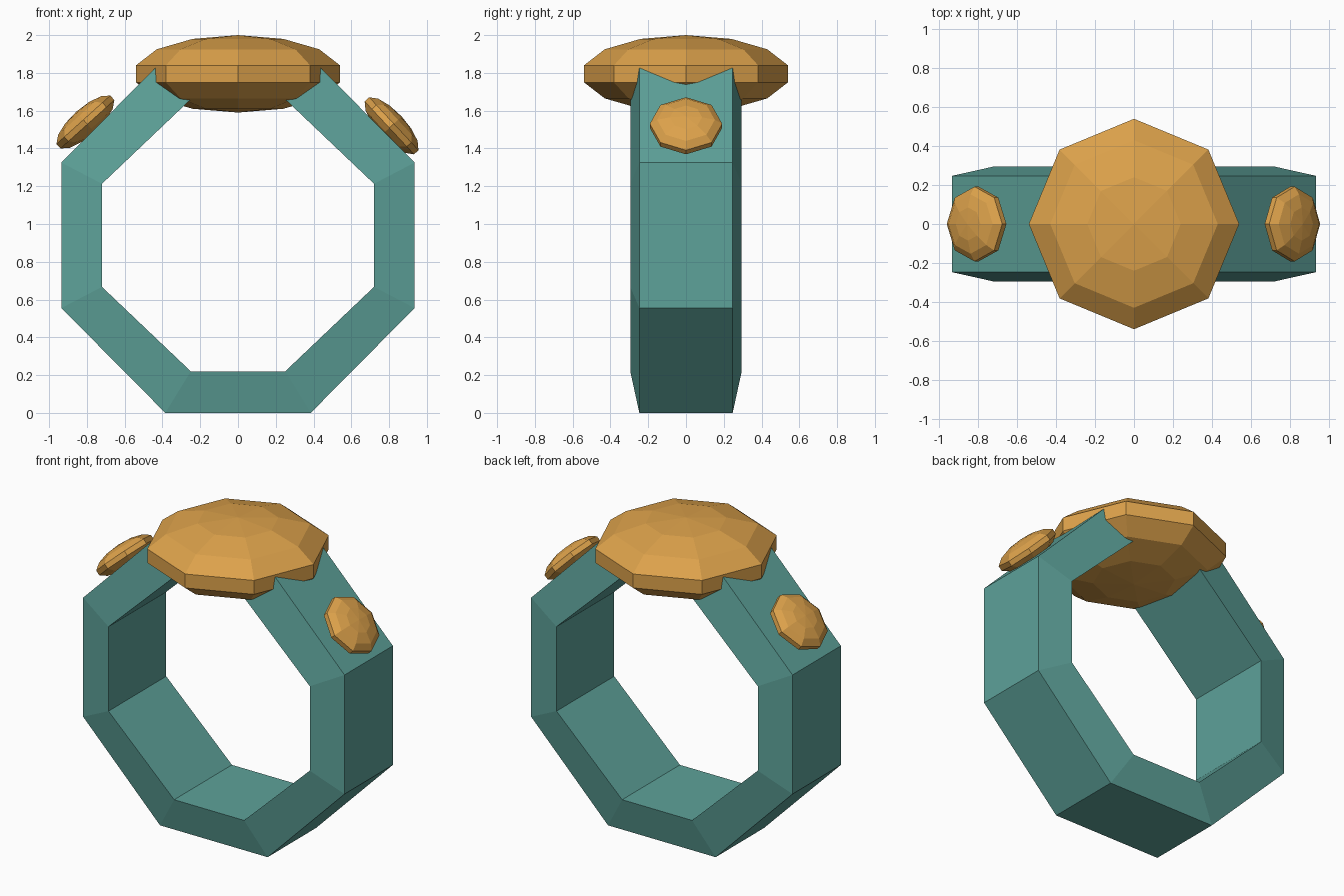
import bpy, bmesh, math
from mathutils import Matrix

if "Cube" in bpy.data.objects:
    bpy.data.objects.remove(bpy.data.objects["Cube"])


def material(name, rgb):
    m = bpy.data.materials.new(name)
    m.diffuse_color = (*rgb, 1)
    m.use_nodes = True
    m.node_tree.nodes["Principled BSDF"].inputs["Base Color"].default_value = m.diffuse_color
    return m


teal = material("teal metal", (0.11, 0.36, 0.32))
gold = material("amber stone", (0.72, 0.36, 0.07))


def finish(bm, name, mat):
    bmesh.ops.recalc_face_normals(bm, faces=bm.faces)
    me = bpy.data.meshes.new(name)
    bm.to_mesh(me)
    bm.free()
    me.materials.append(mat)
    ob = bpy.data.objects.new(name, me)
    bpy.context.collection.objects.link(ob)
    return ob


def octagon(a, b, c, d):
    """Eight xz points, mirrored about both axes, in order."""
    q = [(a, b), (c, d)]
    return (q + [(-x, z) for x, z in reversed(q)]
            + [(-x, -z) for x, z in q] + [(x, -z) for x, z in reversed(q)])


# Band: octagonal hoop, wider on the inside than on the outside
CZ = 0.94
outer = octagon(0.935, 0.385, 0.385, 0.94)
inner = octagon(0.72, 0.273, 0.25, 0.72)
bm = bmesh.new()
loops = [[bm.verts.new((x, y, z + CZ)) for x, z in pts]
         for pts, y in ((outer, -0.247), (outer, 0.247), (inner, 0.295), (inner, -0.295))]
for k in range(4):
    A, B = loops[k], loops[(k + 1) % 4]
    for i in range(8):
        j = (i + 1) % 8
        bm.faces.new((A[i], A[j], B[j], B[i]))
finish(bm, "ring_band", teal)


# Stones: eight-sided cut gem with a straight girdle, domed on both sides
def gem(name, loc, scale, tilt):
    rings = [(0.24, -0.185), (0.43, -0.13), (0.54, -0.045),
             (0.54, 0.045), (0.43, 0.13), (0.24, 0.185)]
    bm = bmesh.new()
    rows = [[bm.verts.new((r * math.cos(i * math.pi / 4), r * math.sin(i * math.pi / 4), z))
             for i in range(8)] for r, z in rings]
    ends = [bm.verts.new((0, 0, -0.205)), bm.verts.new((0, 0, 0.205))]
    for i in range(8):
        j = (i + 1) % 8
        for A, B in zip(rows, rows[1:]):
            bm.faces.new((A[i], A[j], B[j], B[i]))
        bm.faces.new((rows[0][i], ends[0], rows[0][j]))
        bm.faces.new((rows[-1][i], rows[-1][j], ends[1]))
    bm.transform(Matrix.Translation(loc)
                 @ Matrix.Rotation(math.radians(tilt), 4, 'Y')
                 @ Matrix.Scale(scale, 4))
    finish(bm, name, gold)


gem("main_stone", (0, 0, 1.795), 1.0, 0)
gem("left_side_stone", (-0.808, 0, 1.54), 0.355, -42)
gem("right_side_stone", (0.813, 0, 1.52), 0.355, 47)
